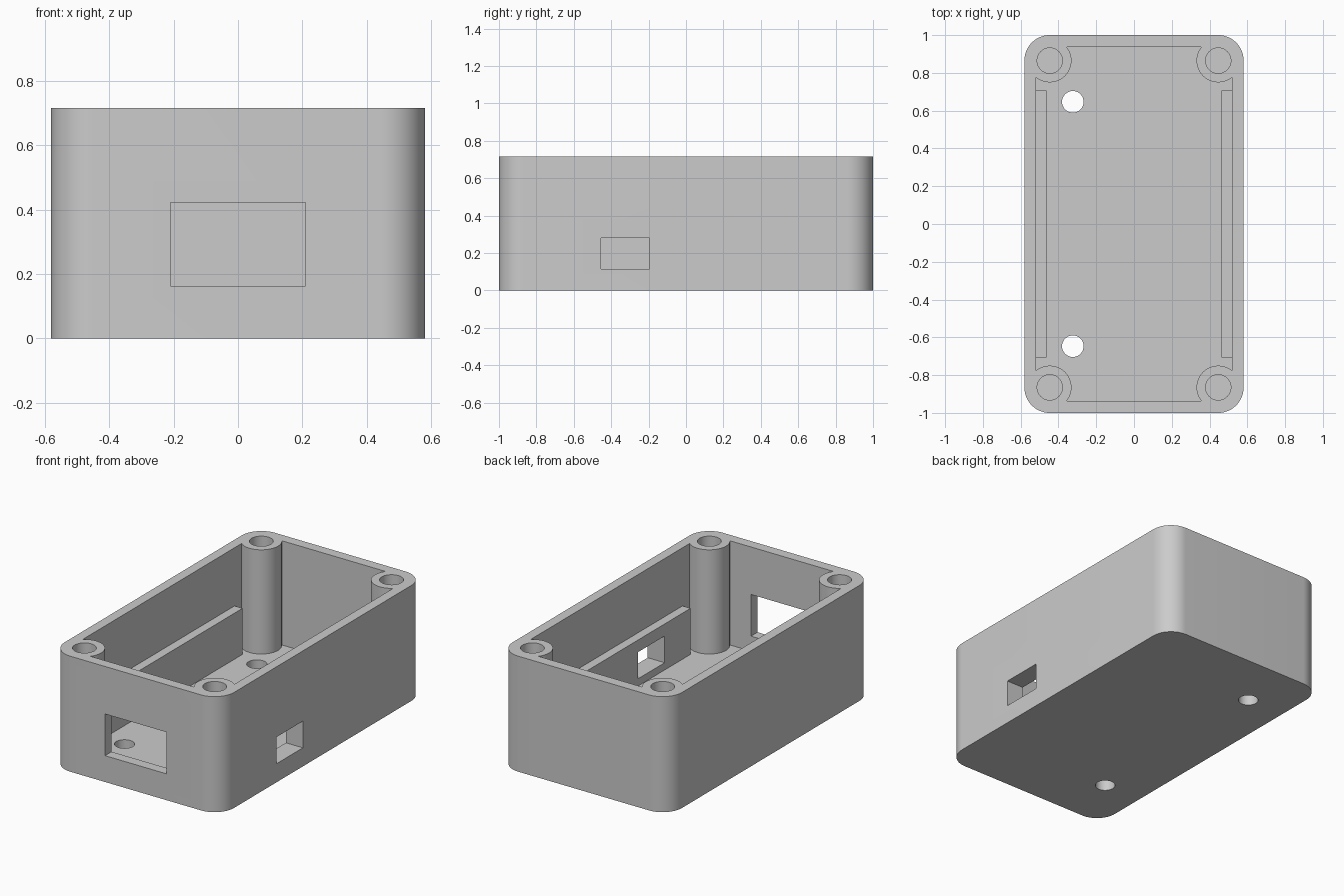
import bpy, bmesh, math

if "Cube" in bpy.data.objects:
    bpy.data.objects.remove(bpy.data.objects["Cube"])

HX, HY, H = 0.58, 1.0, 0.715        # outer half sizes and height
FLOOR = 0.07
POST_X, POST_Y, CORNER = 0.446, 0.865, 0.134


def prism(name, points, z0, z1):
    bm = bmesh.new()
    face = bm.faces.new([bm.verts.new((x, y, z0)) for x, y in points])
    top = bmesh.ops.extrude_face_region(bm, geom=[face])["geom"]
    verts = [g for g in top if isinstance(g, bmesh.types.BMVert)]
    bmesh.ops.translate(bm, verts=verts, vec=(0, 0, z1 - z0))
    bmesh.ops.recalc_face_normals(bm, faces=bm.faces)
    mesh = bpy.data.meshes.new(name)
    bm.to_mesh(mesh)
    bm.free()
    obj = bpy.data.objects.new(name, mesh)
    bpy.context.collection.objects.link(obj)
    return obj


def box(name, x0, x1, y0, y1, z0, z1):
    return prism(name, [(x0, y0), (x1, y0), (x1, y1), (x0, y1)], z0, z1)


def cylinder(name, x, y, r, z0, z1, n=64):
    ring = [(x + r * math.cos(i * math.tau / n), y + r * math.sin(i * math.tau / n)) for i in range(n)]
    return prism(name, ring, z0, z1)


def cut(target, cutter):
    cutter.hide_render = True
    mod = target.modifiers.new("cut", "BOOLEAN")
    mod.operation, mod.solver, mod.object = "DIFFERENCE", "EXACT", cutter
    bpy.context.view_layer.objects.active = target
    bpy.ops.object.modifier_apply(modifier=mod.name)
    bpy.data.objects.remove(cutter, do_unlink=True)


# Outer block with rounded vertical corners
outline = []
for q, (sx, sy) in enumerate([(1, 1), (-1, 1), (-1, -1), (1, -1)]):
    for i in range(17):
        a = (q + i / 16) * math.pi / 2
        outline.append((sx * (HX - CORNER) + CORNER * math.cos(a),
                        sy * (HY - CORNER) + CORNER * math.sin(a)))
body = prism("enclosure_body", outline, 0, H)

# Cavity volume, leaving out the screw posts and side rails
cavity = box("cavity", -0.519, 0.519, -0.936, 0.936, FLOOR, 1.0)
for sx in (-1, 1):
    for sy in (-1, 1):
        cut(cavity, cylinder("post", sx * POST_X, sy * POST_Y, 0.115, 0, 1.2))
    xs = sorted((sx * 0.464, sx * 0.55))
    cut(cavity, box("rail", *xs, -0.707, 0.707, 0, 0.355))
cut(body, cavity)

# Screw holes in the posts
for sx in (-1, 1):
    for sy in (-1, 1):
        cut(body, cylinder("screw_hole", sx * POST_X, sy * POST_Y, 0.067, FLOOR, 1.0))

# Mounting holes through the floor
for sy in (-1, 1):
    cut(body, cylinder("floor_hole", -0.324, sy * 0.647, 0.057, -0.1, 0.2))

# Front window and right side port
cut(body, box("front_window", -0.21, 0.21, -1.1, -0.85, 0.163, 0.421))
cut(body, box("side_port", 0.42, 0.7, -0.454, -0.194, 0.115, 0.28))

# Smooth curves, sharp edges
bpy.ops.object.select_all(action="DESELECT")
body.select_set(True)
bpy.context.view_layer.objects.active = body
bpy.ops.object.shade_smooth_by_angle(angle=math.radians(30))
